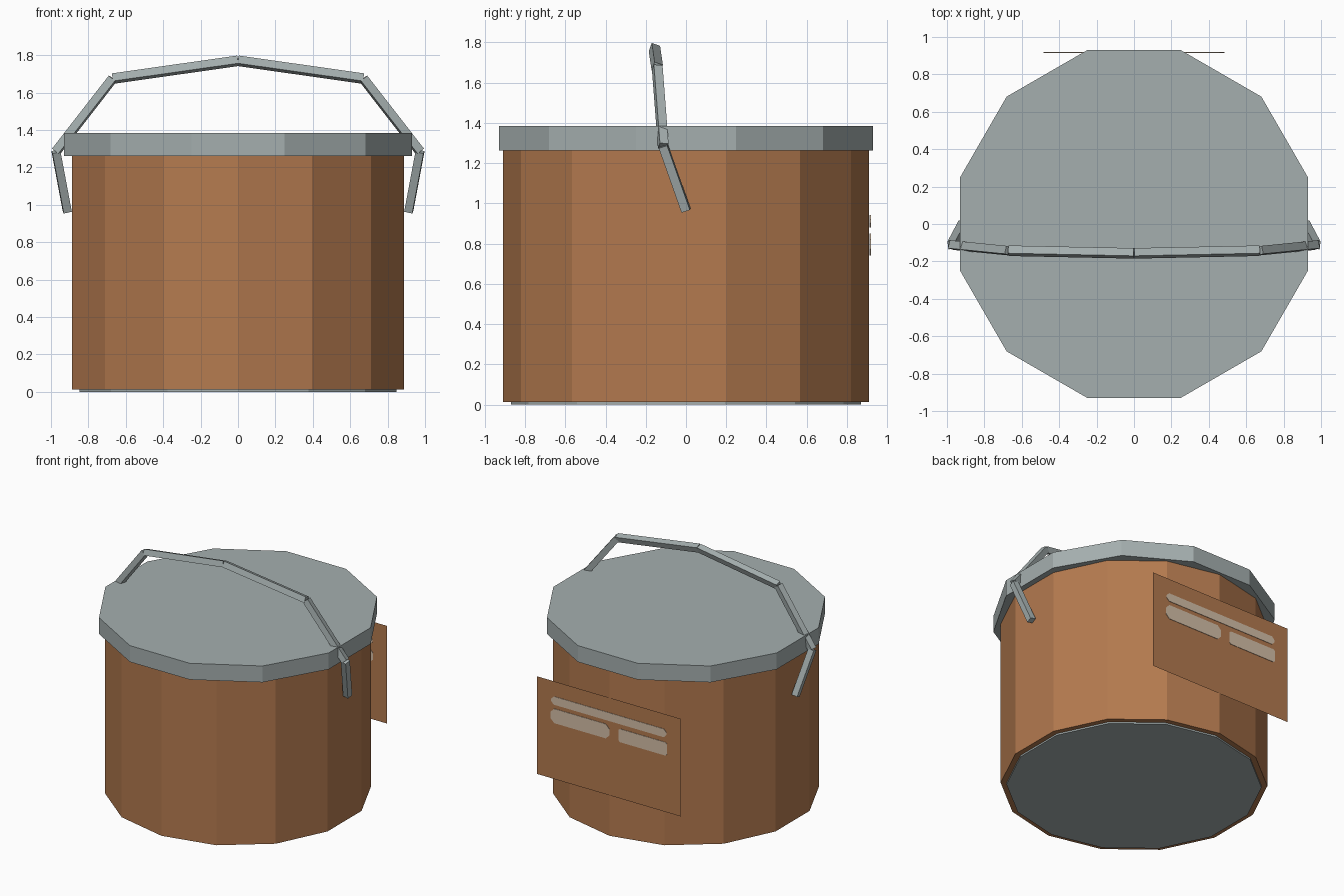
import bpy, bmesh
from math import pi, radians, sin, cos
from mathutils import Vector

cube = bpy.data.objects.get("Cube")
if cube:
    bpy.data.objects.remove(cube, do_unlink=True)


def material(name, color):
    m = bpy.data.materials.new(name)
    m.use_nodes = True
    m.diffuse_color = (*color, 1)
    m.node_tree.nodes["Principled BSDF"].inputs["Base Color"].default_value = (*color, 1)
    return m


BROWN = material("copper brown", (0.456, 0.195, 0.078))
GREY = material("metal grey", (0.376, 0.429, 0.429))
BEIGE = material("label beige", (0.66, 0.52, 0.39))


def finish(name, bm, mat):
    bmesh.ops.recalc_face_normals(bm, faces=bm.faces)
    mesh = bpy.data.meshes.new(name)
    bm.to_mesh(mesh)
    bm.free()
    mesh.materials.append(mat)
    obj = bpy.data.objects.new(name, mesh)
    bpy.context.collection.objects.link(obj)
    return obj


def prism(name, sides, radius, z0, z1, start, mat):
    """Upright regular prism between two heights."""
    bm = bmesh.new()
    angles = [start + 2 * pi * i / sides for i in range(sides)]
    base = bm.faces.new([bm.verts.new((radius * cos(a), radius * sin(a), z0)) for a in angles])
    top = bmesh.ops.extrude_face_region(bm, geom=[base], use_keep_orig=True)["geom"]
    bmesh.ops.translate(bm, vec=(0, 0, z1 - z0),
                        verts=[g for g in top if isinstance(g, bmesh.types.BMVert)])
    return finish(name, bm, mat)


# Bucket, base and lid
prism("bucket_body", 14, 0.91, 0.012, 1.27, pi / 2, BROWN)
prism("bucket_base", 14, 0.87, 0.0, 0.02, pi / 2, GREY)
prism("lid", 12, 0.963, 1.262, 1.385, pi / 12, GREY)

# Handle: square bars along one half of the bail, mirrored across x
path = [Vector(p) for p in ((0.913, 0, 0.965), (0.973, -0.113, 1.285),
                            (0.67, -0.143, 1.675), (0, -0.157, 1.77))]
HALF = 0.022
tilt = radians(20)
bm = bmesh.new()
for a, b in zip(path, path[1:]):
    d = (b - a).normalized()
    n = Vector((0, -cos(tilt), sin(tilt)))
    n = (n - d * n.dot(d)).normalized()
    s = d.cross(n)
    rings = [[bm.verts.new(p + HALF * (i * n + j * s))
              for i, j in ((1, 1), (-1, 1), (-1, -1), (1, -1))] for p in (a, b)]
    bm.faces.new(rings[0])
    bm.faces.new(rings[1])
    for k in range(4):
        m = (k + 1) % 4
        bm.faces.new((rings[0][k], rings[0][m], rings[1][m], rings[1][k]))
handle = finish("handle", bm, GREY)
handle.modifiers.new("mirror", "MIRROR").use_clip = False

# Label sheet on the back
LABEL_Y = 0.916
bm = bmesh.new()
bm.faces.new([bm.verts.new((x, LABEL_Y, z))
              for x, z in ((-0.6, 0.32), (-0.6, 1.055), (0.6, 1.055), (0.6, 0.32))])
finish("label_sheet", bm, BROWN)


# Painted bars, showing on both sides of the sheet
def bar(name, x0, x1, z0, z1, chamfer):
    bm = bmesh.new()
    c = chamfer
    outline = ((x0 + c, z0), (x1 - c, z0), (x1, z0 + c), (x1, z1 - c),
               (x1 - c, z1), (x0 + c, z1), (x0, z1 - c), (x0, z0 + c))
    face = bm.faces.new([bm.verts.new((x, LABEL_Y - 0.003, z)) for x, z in outline])
    out = bmesh.ops.extrude_face_region(bm, geom=[face], use_keep_orig=True)["geom"]
    bmesh.ops.translate(bm, vec=(0, 0.006, 0),
                        verts=[g for g in out if isinstance(g, bmesh.types.BMVert)])
    finish(name, bm, BEIGE)


bar("label_bar_top", -0.48, 0.48, 0.88, 0.942, 0.022)
bar("label_bar_left", -0.005, 0.485, 0.742, 0.85, 0.03)
bar("label_bar_right", -0.485, -0.08, 0.745, 0.845, 0.012)
